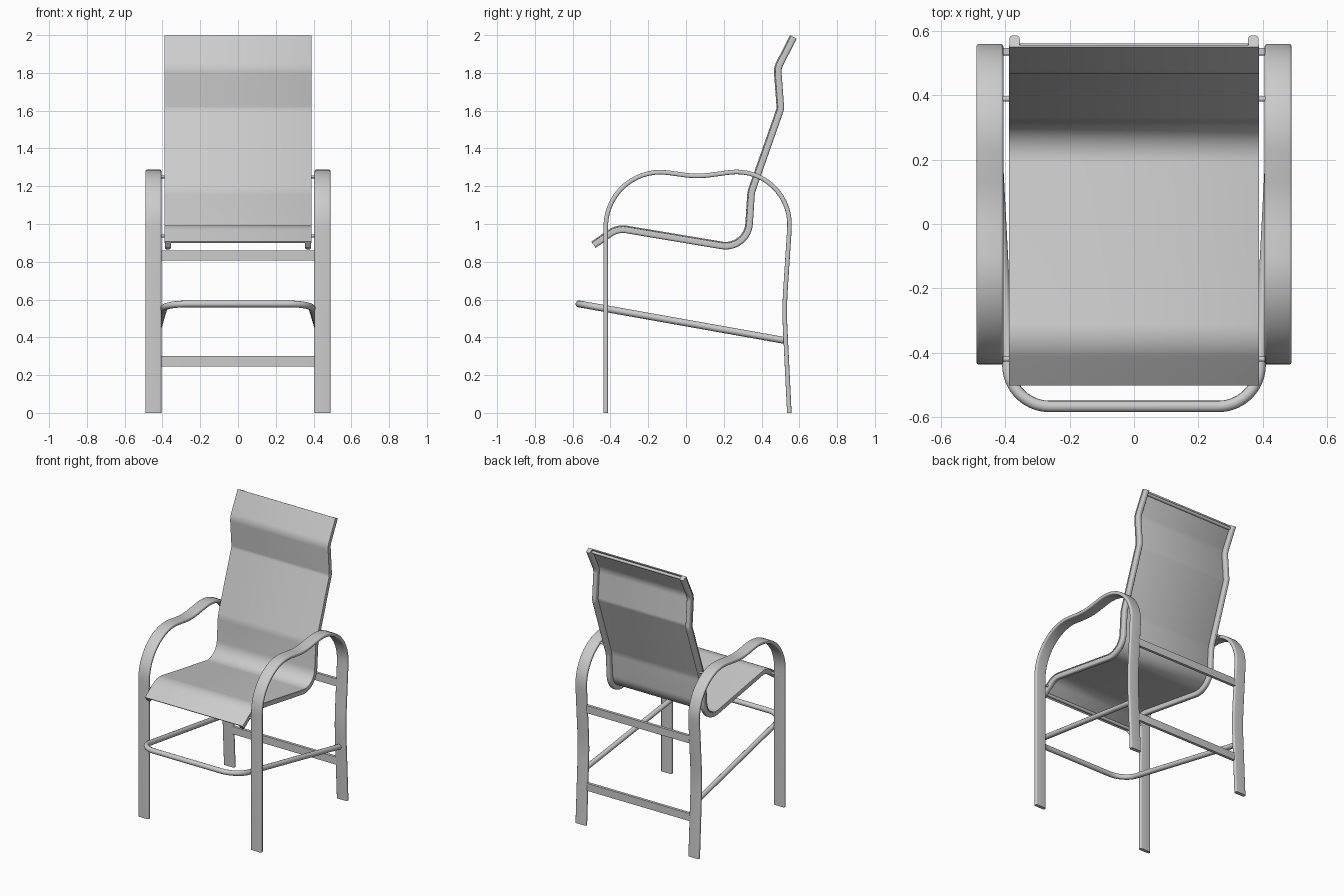
import bpy, bmesh, math
from mathutils import Vector

if "Cube" in bpy.data.objects:
    bpy.data.objects.remove(bpy.data.objects["Cube"], do_unlink=True)

grey = bpy.data.materials.new("light_grey")
grey.use_nodes = True
COLOUR = (0.6, 0.6, 0.6, 1)
grey.diffuse_color = COLOUR
grey.node_tree.nodes["Principled BSDF"].inputs["Base Color"].default_value = COLOUR


def round_path(corners, steps=14):
    """Polyline with each inner corner replaced by an arc; corner = (x, y, z, radius)."""
    pts = [Vector(c[:3]) for c in corners]
    out = [pts[0]]
    for a, p, b, c in zip(pts, pts[1:], pts[2:], corners[1:]):
        u, v = (a - p).normalized(), (b - p).normalized()
        half = u.angle(v) / 2
        centre = p + (u + v).normalized() * (c[3] / math.sin(half))
        start = p + u * (c[3] / math.tan(half)) - centre
        end = p + v * (c[3] / math.tan(half)) - centre
        turn = start.angle(end)
        for i in range(steps + 1):
            t = i / steps
            out.append(centre + (start * math.sin((1 - t) * turn) + end * math.sin(t * turn)) / math.sin(turn))
    return out + [pts[-1]]


def rounded_rect(cx, cn, width, depth, r, steps=5):
    """Cross-section in (sideways, normal) coordinates."""
    prof = []
    for q, (sx, sn) in enumerate([(1, 1), (-1, 1), (-1, -1), (1, -1)]):
        for i in range(steps + 1):
            a = (q + i / steps) * math.pi / 2
            prof.append((cx + sx * (width / 2 - r) + r * math.cos(a),
                         cn + sn * (depth / 2 - r) + r * math.sin(a)))
    return prof


def sweep(name, path, profile):
    """Sweep a cross-section along a path lying in a side plane."""
    bm = bmesh.new()
    rings = []
    for i, p in enumerate(path):
        d1 = (p - path[i - 1]).normalized() if i else (path[1] - p).normalized()
        d2 = (path[i + 1] - p).normalized() if i < len(path) - 1 else d1
        t = (d1 + d2).normalized()
        n = Vector((0, -t.z, t.y)) / t.dot(d1)
        rings.append([bm.verts.new(p + Vector((x, 0, 0)) + n * h) for x, h in profile])
    k = len(profile)
    for a, b in zip(rings, rings[1:]):
        for i in range(k):
            bm.faces.new((a[i], a[(i + 1) % k], b[(i + 1) % k], b[i]))
    bm.faces.new(rings[0])
    bm.faces.new(rings[-1])
    bmesh.ops.recalc_face_normals(bm, faces=bm.faces)
    mesh = bpy.data.meshes.new(name)
    bm.to_mesh(mesh)
    bm.free()
    return finish(name, mesh)


def tube(name, path, radius):
    curve = bpy.data.curves.new(name, "CURVE")
    curve.dimensions = "3D"
    curve.bevel_depth = radius
    curve.bevel_resolution = 4
    curve.use_fill_caps = True
    spline = curve.splines.new("POLY")
    spline.points.add(len(path) - 1)
    for sp, p in zip(spline.points, path):
        sp.co = (*p, 1)
    return finish(name, curve)


def finish(name, data):
    obj = bpy.data.objects.new(name, data)
    bpy.context.collection.objects.link(obj)
    data.materials.append(grey)
    bpy.ops.object.select_all(action="DESELECT")
    obj.select_set(True)
    bpy.context.view_layer.objects.active = obj
    if obj.type == "CURVE":
        bpy.ops.object.convert(target="MESH")
    bpy.ops.object.shade_smooth_by_angle(angle=math.radians(35))
    return bpy.context.object


# Paths in the side plane
frame_path = round_path([
    (0, -0.425, 0, 0), (0, -0.425, 1.318, 0.29), (0, 0.06, 1.25, 0.5),
    (0, 0.57, 1.32, 0.28), (0, 0.52, 0.55, 1.8), (0, 0.547, 0, 0)])
sling_path = round_path([
    (0, -0.49, 0.89, 0), (0, -0.362, 0.979, 0.12), (0, 0.325, 0.864, 0.125),
    (0, 0.345, 1.17, 0.14), (0, 0.5, 1.61, 0.07), (0, 0.484, 1.825, 0.09),
    (0, 0.568, 1.99, 0)])

# Mirrored side parts: leg-and-arm loop, sling rail, connecting pins
for side, s in (("left", 1), ("right", -1)):
    sweep(side + "_arm_frame", frame_path, rounded_rect(s * 0.448, 0, 0.084, 0.024, 0.009))
    sweep(side + "_sling_rail", sling_path, rounded_rect(s * 0.371, -0.001, 0.032, 0.038, 0.011))
    for label, y, z in (("front", -0.42, 0.937), ("back", 0.388, 1.25)):
        tube(f"{side}_{label}_pin", [Vector((s * x, y, z)) for x in (0.37, 0.44)], 0.008)

# Fabric sling over the rails, with a rod in each end hem
sweep("fabric_sling", sling_path, rounded_rect(0, 0.0165, 0.778, 0.007, 0.002, 2))
for name, y, z in (("front_hem_rod", -0.474, 0.911), ("top_hem_rod", 0.55, 1.975)):
    tube(name, [Vector((x, y, z)) for x in (-0.37, 0.37)], 0.011)

# Flat crossbars between the back legs
for name, y, z in (("upper_back_bar", 0.537, 0.833), ("lower_back_bar", 0.532, 0.273)):
    bar = [Vector((0, y, z - 0.027)), Vector((0, y, z + 0.027))]
    sweep(name, bar, rounded_rect(0, 0, 0.83, 0.02, 0.004))

# Bent footrest hoop
tube("footrest", round_path([
    (-0.442, 0.525, 0.383, 0), (-0.385, -0.567, 0.577, 0.13),
    (0.385, -0.567, 0.577, 0.13), (0.442, 0.525, 0.383, 0)]), 0.018)
